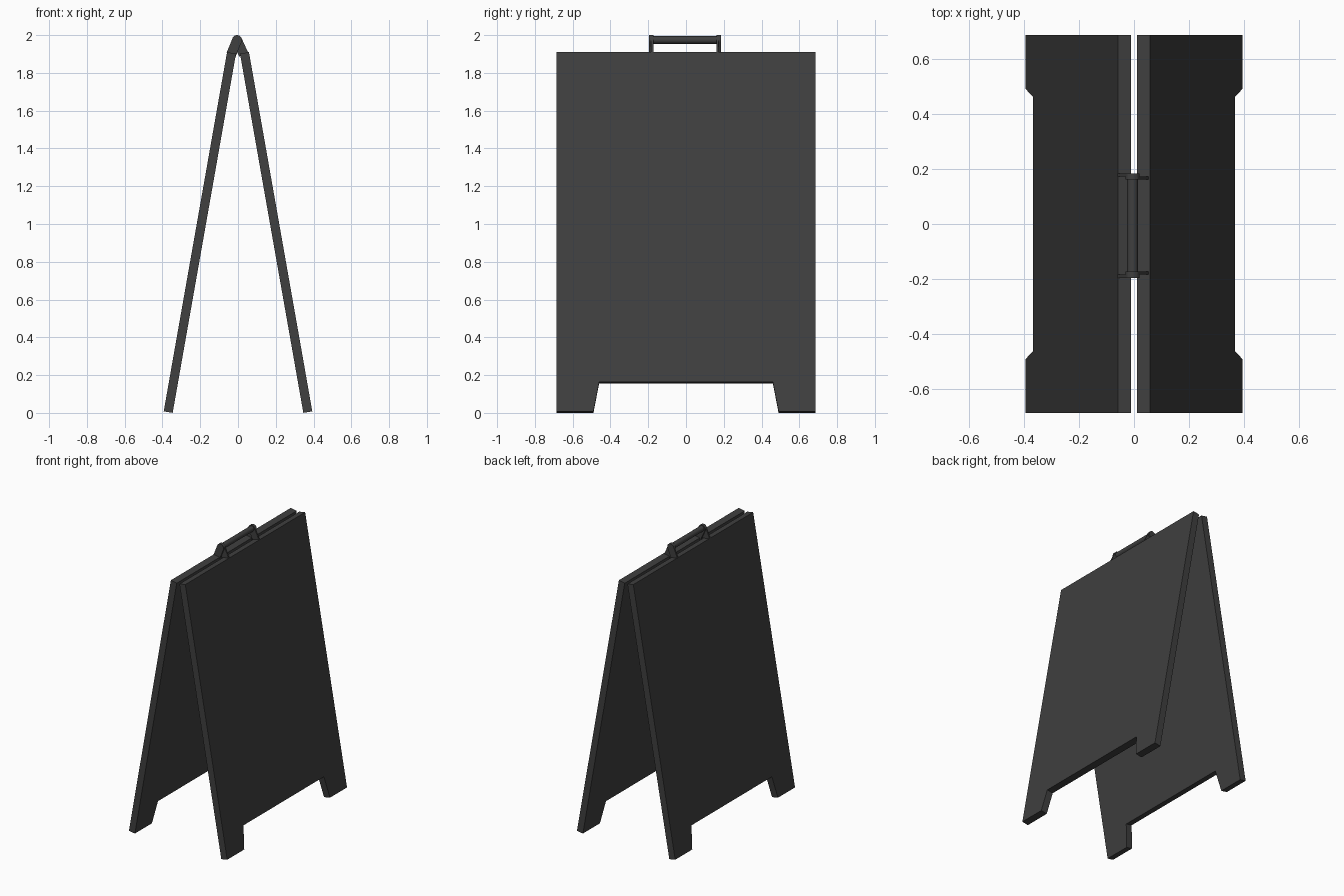
import bpy
import bmesh
from math import radians, sin, cos, pi, atan2
from mathutils import Matrix, Vector

cube = bpy.data.objects.get("Cube")
if cube:
    bpy.data.objects.remove(cube, do_unlink=True)

charcoal = bpy.data.materials.new("charcoal")
charcoal.use_nodes = True
colour = (0.05, 0.05, 0.05, 1)
charcoal.diffuse_color = colour
charcoal.node_tree.nodes["Principled BSDF"].inputs["Base Color"].default_value = colour


def extrude_outline(name, points, depth):
    """Solid made from a closed outline of 3D points pushed along a vector."""
    bm = bmesh.new()
    face = bm.faces.new([bm.verts.new(p) for p in points])
    result = bmesh.ops.extrude_face_region(bm, geom=[face])
    moved = [v for v in result["geom"] if isinstance(v, bmesh.types.BMVert)]
    bmesh.ops.translate(bm, verts=moved, vec=depth)
    bmesh.ops.recalc_face_normals(bm, faces=bm.faces)
    mesh = bpy.data.meshes.new(name)
    bm.to_mesh(mesh)
    bm.free()
    mesh.materials.append(charcoal)
    obj = bpy.data.objects.new(name, mesh)
    bpy.context.collection.objects.link(obj)
    return obj


# Leaning boards with a notch between two feet
TILT = radians(10)
THICK, HEIGHT, HALF_WIDTH = 0.048, 1.931, 0.685
half = [(0.46, 0.158), (0.49, 0), (HALF_WIDTH, 0), (HALF_WIDTH, HEIGHT)]
outline = half + [(-y, z) for y, z in reversed(half)]
for side, name in ((1, "left_board"), (-1, "right_board")):
    up = Vector((-side * sin(TILT), 0, cos(TILT)))
    out = Vector((side * cos(TILT), 0, sin(TILT)))
    foot = Vector((side * 0.346, 0, 0))
    extrude_outline(name, [foot + up * z + Vector((0, y, 0)) for y, z in outline],
                    out * THICK)

# Hinge plates: round-topped straps from each board up to the handle
PIVOT = Vector((-0.005, 0, 1.974))
RADIUS, PLATE = 0.026, 0.011


def strap(name, side, y):
    base = Vector((side * 0.033 - 0.003, 0, 1.897))
    axis = (PIVOT - base).normalized()
    across = Vector((axis.z, 0, -axis.x))
    points = [base - across * RADIUS, base + across * RADIUS]
    for i in range(13):
        a = pi * i / 12
        points.append(PIVOT + (across * cos(a) + axis * sin(a)) * RADIUS)
    shift = Vector((0, y, 0))
    extrude_outline(name, [p + shift for p in points], Vector((0, PLATE, 0)))


strap("front_hinge_plate_right", -1, -0.195)
strap("front_hinge_plate_left", 1, -0.184)
strap("back_hinge_plate_left", 1, 0.162)
strap("back_hinge_plate_right", -1, 0.173)

# Round carrying handle between the plates
bpy.ops.mesh.primitive_cylinder_add(vertices=24, radius=0.02, depth=0.36,
                                    location=(PIVOT.x, -0.005, PIVOT.z),
                                    rotation=(pi / 2, 0, 0))
handle = bpy.context.object
handle.name = "handle_bar"
handle.data.materials.append(charcoal)
bpy.ops.object.shade_smooth_by_angle(angle=radians(40))
